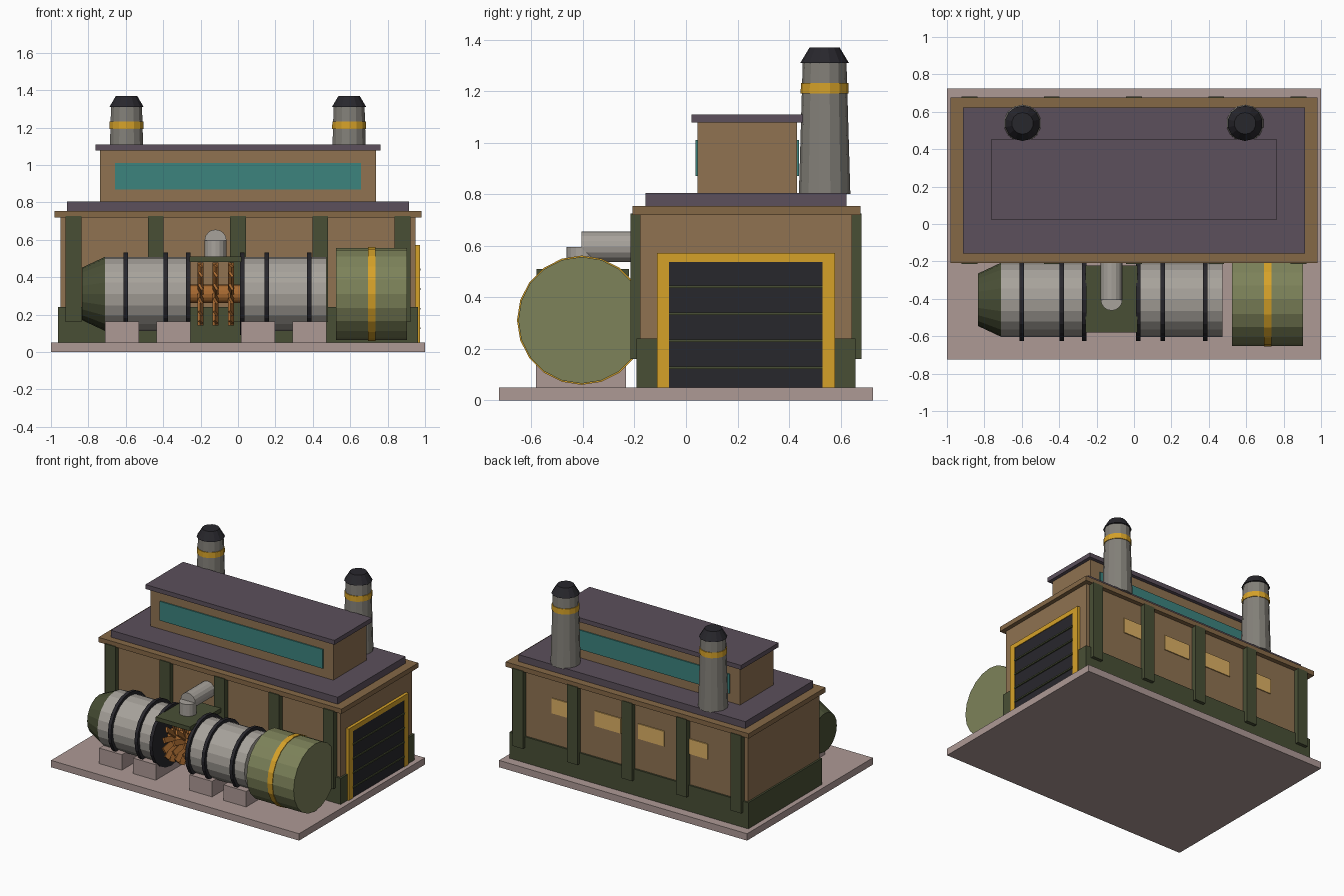
import bpy, bmesh
from math import pi, radians
from mathutils import Matrix, Vector

if "Cube" in bpy.data.objects:
    bpy.data.objects.remove(bpy.data.objects["Cube"])

mats = {}
PALETTE = {
    "concrete": (172, 152, 148), "brick": (142, 114, 82), "trim": (132, 104, 72),
    "roof": (92, 81, 92), "olive": (124, 129, 90), "dark_olive": (74, 80, 56),
    "gold": (212, 160, 45), "black": (44, 43, 48), "teal": (62, 130, 125),
    "steel": (166, 161, 154), "flue": (130, 127, 120), "copper": (165, 105, 52),
    "lit": (220, 175, 100),
}


def material(key):
    if key not in mats:
        m = bpy.data.materials.new(key)
        m.diffuse_color = [(c / 255) ** 2.2 for c in PALETTE[key]] + [1]
        m.use_nodes = True
        m.node_tree.nodes["Principled BSDF"].inputs["Base Color"].default_value = m.diffuse_color
        mats[key] = m
    return mats[key]


def finish(name, bm, color):
    me = bpy.data.meshes.new(name)
    bm.to_mesh(me)
    bm.free()
    me.materials.append(material(color))
    ob = bpy.data.objects.new(name, me)
    bpy.context.collection.objects.link(ob)
    return ob


def box_matrix(x, y, z):
    lo, hi = Vector((x[0], y[0], z[0])), Vector((x[1], y[1], z[1]))
    return Matrix.Translation((lo + hi) / 2) @ Matrix.Diagonal((*(hi - lo), 1))


def box(name, x, y, z, color):
    bm = bmesh.new()
    bmesh.ops.create_cube(bm, size=1, matrix=box_matrix(x, y, z))
    return finish(name, bm, color)


def tube(name, axis, a, b, center, r1, r2, color, sides=20):
    """Cylinder or cone along an axis from a to b; center holds the other two coordinates."""
    mid = (a + b) / 2
    if axis == "x":
        m = Matrix.Translation((mid, *center)) @ Matrix.Rotation(pi / 2, 4, "Y")
    elif axis == "y":
        m = Matrix.Translation((center[0], mid, center[1])) @ Matrix.Rotation(-pi / 2, 4, "X")
    else:
        m = Matrix.Translation((*center, mid))
    bm = bmesh.new()
    bmesh.ops.create_cone(bm, cap_ends=True, segments=sides, radius1=r1, radius2=r2,
                          depth=b - a, matrix=m)
    return finish(name, bm, color)


# Ground slab and main hall
box("slab", (-1, 1), (-.725, .725), (0, .05), "concrete")
box("hall_walls", (-.95, .95), (-.178, .645), (.05, .73), "brick")
box("plinth", (-.963, .963), (-.193, .658), (.05, .24), "dark_olive")
box("cornice", (-.98, .98), (-.208, .677), (.72, .755), "trim")
box("main_roof", (-.915, .915), (-.158, .623), (.755, .805), "roof")

# Pilasters front and back
for i in range(5):
    x = -.88 + .44 * i
    box("front_pilaster", (x - .042, x + .042), (-.215, -.17), (.16, .726), "dark_olive")
    box("back_pilaster", (x - .042, x + .042), (.64, .682), (.16, .726), "dark_olive")

# Lit windows on the back wall
for x in (-.525, -.175, .175, .525):
    box("back_window", (x - .105, x + .105), (.64, .652), (.465, .575), "lit")

# Raised clerestory with glazing on both long sides
box("clerestory_walls", (-.737, .737), (.045, .43), (.8, .085 + 1), "brick")
box("clerestory_roof", (-.762, .762), (.022, .455), (1.078, 1.11), "roof")
box("clerestory_front_glass", (-.657, .657), (.037, .05), (.87, 1.01), "teal")
box("clerestory_back_glass", (-.657, .657), (.425, .438), (.87, 1.01), "teal")

# Roller door with frame and slats
box("door_panel", (.94, .967), (-.07, .535), (.05, .54), "black")
box("door_jamb_front", (.94, .972), (-.112, -.066), (.05, .571), "gold")
box("door_jamb_back", (.94, .972), (.53, .578), (.05, .571), "gold")
box("door_lintel", (.94, .972), (-.066, .53), (.537, .571), "gold")
for i in range(4):
    z = .127 + .1045 * i
    box("door_slat", (.96, .976), (-.066, .53), (z - .005, z + .005), "dark_olive")

# Smokestacks
for x in (-.596, .594):
    c = (x, .538)
    tube("stack", "z", .8, 1.31, c, .1, .085, "flue", 14)
    tube("stack_band", "z", 1.192, 1.232, c, .093, .092, "gold", 14)
    tube("stack_cap", "z", 1.31, 1.37, c, .094, .058, "black", 14)

# Turbine casing along x
AX = (-.405, .311)
tube("intake_cone", "x", -.835, -.711, AX, .14, .198, "dark_olive")
tube("casing_left", "x", -.711, -.255, AX, .198, .198, "steel")
tube("casing_right", "x", .012, .474, AX, .198, .198, "steel")
for x in (-.6, -.385, -.265, .022, .155, .38):
    tube("casing_ring", "x", x - .012, x + .012, AX, .221, .221, "black")

# Generator drum
tube("generator", "x", .524, .904, AX, .246, .246, "olive")
tube("generator_band", "x", .695, .735, AX, .251, .251, "gold")

# Saddle blocks
for x in (-.62, -.346, .108, .383):
    box("saddle", (x - .091, x + .091), (-.583, -.232), (.05, .163), "concrete")

# Exposed rotor: shaft and three bladed wheels
tube("rotor_shaft", "x", -.255, .012, AX, .05, .05, "copper", 16)
for x in (-.2, -.12, -.037):
    bm = bmesh.new()
    for k in range(14):
        m = (Matrix.Translation((x, *AX)) @ Matrix.Rotation(2 * pi * k / 14, 4, "X")
             @ Matrix.Rotation(radians(30), 4, "Z")
             @ box_matrix((-.007, .007), (-.019, .019), (.04, .168))
             )
        # blade is a thin tilted plate reaching outward along local z
        bmesh.ops.create_cube(bm, size=1, matrix=m)
    finish("rotor_wheel", bm, "copper")

# Cover plate and steam pipe into the hall
box("rotor_cover", (-.258, .018), (-.58, -.222), (.48, .51), "dark_olive")
tube("steam_riser", "z", .5, .596, (-.12, -.405), .058, .058, "steel", 16)
tube("steam_pipe", "y", -.405, -.17, (-.12, .596), .059, .059, "steel", 16)
